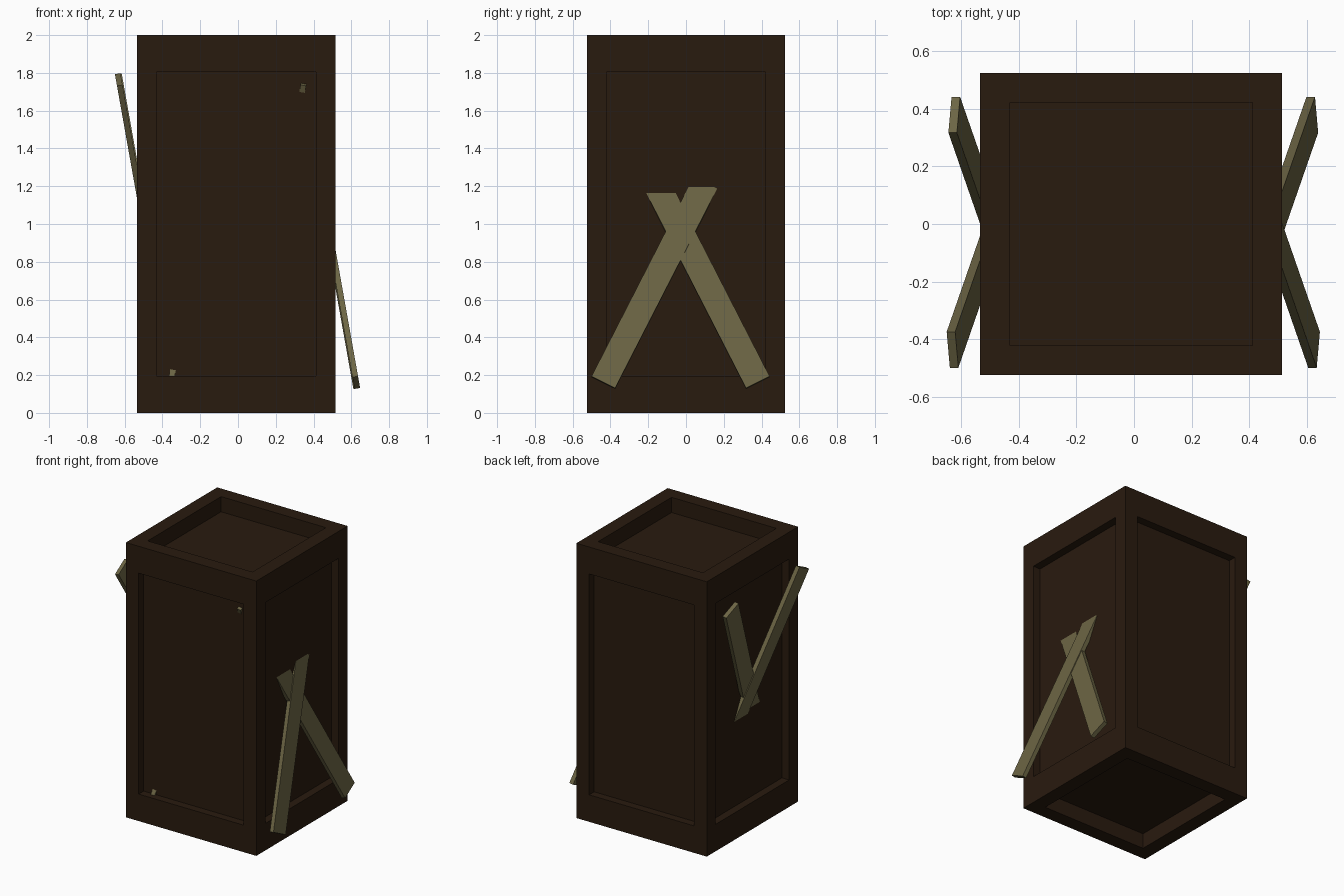
import bpy, bmesh
from mathutils import Vector, Matrix

if "Cube" in bpy.data.objects:
    bpy.data.objects.remove(bpy.data.objects["Cube"])


def material(name, color):
    m = bpy.data.materials.new(name)
    m.diffuse_color = (*color, 1)
    m.use_nodes = True
    m.node_tree.nodes["Principled BSDF"].inputs["Base Color"].default_value = m.diffuse_color
    return m


DARK = material("dark_wood", (0.022, 0.0105, 0.0045))
PALE = material("pale_wood", (0.15, 0.13, 0.058))


def add_object(name, bm, mat):
    bmesh.ops.recalc_face_normals(bm, faces=bm.faces)
    mesh = bpy.data.meshes.new(name)
    bm.to_mesh(mesh)
    bm.free()
    mesh.materials.append(mat)
    ob = bpy.data.objects.new(name, mesh)
    bpy.context.collection.objects.link(ob)
    return ob


# Crate: cube with a recessed panel on every side, stretched to full height
bm = bmesh.new()
bmesh.ops.create_cube(bm, size=1.05)
panels = list(bm.faces)
bmesh.ops.inset_individual(bm, faces=panels, thickness=0.103, use_even_offset=True)
panels = bmesh.ops.extrude_discrete_faces(bm, faces=panels)["faces"]
for f in panels:
    n = f.normal.copy()
    if n.length < 0.5:
        f.normal_update()
        n = f.normal.copy()
    bmesh.ops.translate(bm, verts=f.verts, vec=n * -0.058)
bmesh.ops.scale(bm, verts=bm.verts, vec=(1, 1, 2 / 1.05))
bmesh.ops.translate(bm, verts=bm.verts, vec=(-0.01, 0, 1))
add_object("crate", bm, DARK)


def leg(name, foot, side, transform):
    """Flat plank rising from the foot, leaning inward and across in y."""
    d = Vector((-0.178, 0.512 * side, 1)).normalized()
    n = Vector((1, 0, 0.178)).normalized()
    w = n.cross(d).normalized()
    length, width, thick = 1.2, 0.14, 0.03
    basis = Matrix((n * thick, w * width, d * length)).transposed().to_4x4()
    centre = Vector(foot) + d * length / 2 - n * thick / 2
    bm = bmesh.new()
    bmesh.ops.create_cube(bm, size=1, matrix=transform @ Matrix.Translation(centre) @ basis)
    add_object(name, bm, PALE)


# Two trestles through the crate: one upright, one turned upside down
upright = Matrix.Identity(4)
turned = Matrix.Translation((-0.005, 0, 1.925)) @ Matrix.Diagonal((-1, 1, -1, 1))
inner = Matrix.Translation((0.27, 0.014, 0)) @ Matrix.Diagonal((-1, 1, 1, 1))
for label, base in (("lower", upright), ("upper", turned)):
    for place, m in (("outer", base), ("inner", base @ inner)):
        leg(f"{label}_{place}_front_leg", (0.641, -0.4375, 0.163), 1, m)
        leg(f"{label}_{place}_back_leg", (0.635, 0.38, 0.163), -1, m)
